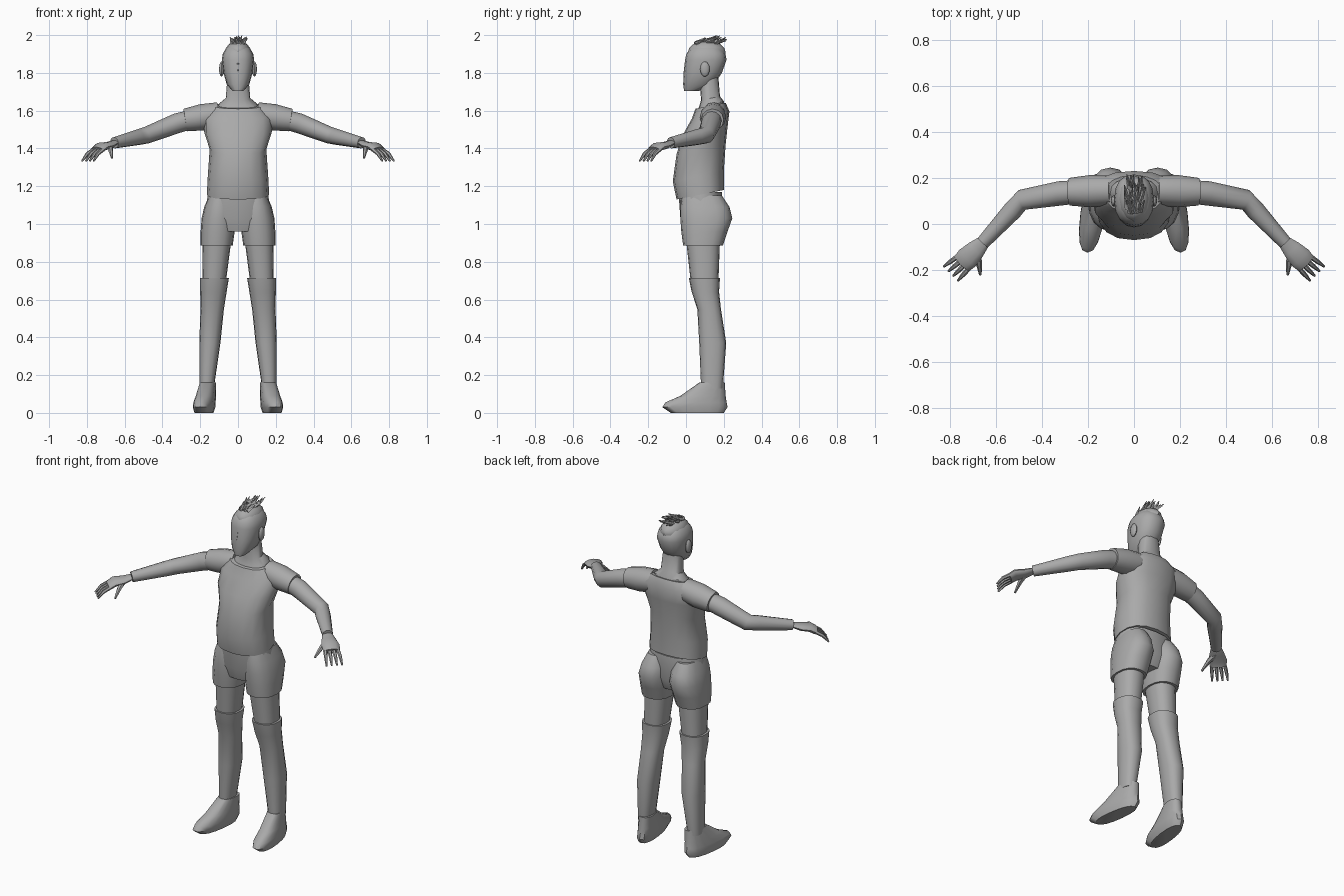
import bpy, bmesh, math, random
from mathutils import Vector

default_cube = bpy.data.objects.get("Cube")
if default_cube:
    bpy.data.objects.remove(default_cube)

grey = bpy.data.materials.new("plain grey")
grey.use_nodes = True
grey.diffuse_color = (.4, .4, .4, 1)
grey.node_tree.nodes["Principled BSDF"].inputs["Base Color"].default_value = grey.diffuse_color


def finish(name, bm, mirror=1):
    """Turn a bmesh into a smooth shaded object, optionally on the other side."""
    for vert in bm.verts:
        vert.co.x *= mirror
    bmesh.ops.recalc_face_normals(bm, faces=bm.faces)
    mesh = bpy.data.meshes.new(name)
    bm.to_mesh(mesh)
    bm.free()
    mesh.materials.append(grey)
    part = bpy.data.objects.new(name, mesh)
    bpy.context.collection.objects.link(part)
    bpy.ops.object.select_all(action="DESELECT")
    part.select_set(True)
    bpy.context.view_layer.objects.active = part
    bpy.ops.object.shade_smooth_by_angle(angle=math.radians(40))


def skin(bm, loops):
    """Join rings of points into a closed skin."""
    rings = [[bm.verts.new(point) for point in loop] for loop in loops]
    for low, high in zip(rings, rings[1:]):
        for i in range(len(low)):
            bm.faces.new((low[i - 1], low[i], high[i], high[i - 1]))
    bm.faces.new(rings[0])
    bm.faces.new(rings[-1])


def circle(sides):
    """Cosine and sine pairs around a full turn."""
    for i in range(sides):
        angle = math.tau * i / sides
        yield math.cos(angle), math.sin(angle)


def squared(value):
    """Push a cosine or sine outward for a slightly boxy outline."""
    return math.copysign(abs(value) ** .85, value)


def leg_axis(z):
    """The legs spread evenly towards the ground."""
    return .175 - .07 * z


def trunk_axis(z):
    return 0


def body(name, rows, axis=trunk_axis, mirror=1, slope=0, toe_out=0):
    """Stacked rings given as height, half width, front y and back y."""
    loops = []
    for z, half, front, back in rows:
        loop = []
        for c, s in circle(16):
            y = (front + back + squared(s) * (back - front)) / 2
            x = axis(z) + squared(c) * half - toe_out * (y - .1)
            loop.append((x, y, z + slope * (y - .1)))
        loops.append(loop)
    bm = bmesh.new()
    skin(bm, loops)
    finish(name, bm, mirror)


def tube(bm, points, radii, flat=1, sides=12):
    """Sweep a round or flattened section along a path."""
    loops = []
    for i, point in enumerate(points):
        ahead = points[min(i + 1, len(points) - 1)]
        along = (ahead - points[max(i - 1, 0)]).normalized()
        side = along.cross(Vector((0, 0, 1))).normalized()
        up = side.cross(along) * flat
        loops.append([point + (side * c + up * s) * radii[i] for c, s in circle(sides)])
    skin(bm, loops)


def ball(bm, centre, radii):
    made = bmesh.ops.create_uvsphere(bm, u_segments=12, v_segments=8, radius=1)
    for vert in made["verts"]:
        vert.co = centre + vert.co * radii


# Shirt with a tilted hem and neckline
body("shirt", [
    (1.16, .165, -.05, .2),
    (1.26, .16, -.07, .2),
    (1.4, .15, -.05, .21),
    (1.49, .18, -.02, .22),
    (1.57, .18, .03, .23),
    (1.62, .125, .05, .21),
], slope=.2)

# Neck flaring into the collar
body("neck", [
    (1.6, .11, .06, .2),
    (1.63, .1, .07, .2),
    (1.66, .065, .08, .18),
    (1.78, .055, .07, .17),
], slope=.2)

# Head: jaw rings, then a crown rounded off by an arc
jaw = [
    (1.705, .03, -.01, .07),
    (1.74, .06, -.015, .15),
    (1.8, .077, -.012, .19),
]
crown = []
for step in range(5):
    c, s = math.cos(step * .36), math.sin(step * .36)
    crown.append((1.87 + .09 * s, .086 * c, .11 - .115 * c, .11 + .105 * c))
body("head", jaw + crown)

bm = bmesh.new()
tube(bm, [Vector((0, 0, 1.85)), Vector((0, -.013, 1.8)), Vector((0, 0, 1.79))],
     [.008, .016, .01], sides=6)
finish("nose", bm)

# Swept-back hair: a cap with tapering locks
random.seed(4)
bm = bmesh.new()
scalp, cap = Vector((0, .11, 1.91)), Vector((.068, .1, .06))
ball(bm, scalp, cap)
for lock in range(45):
    outward = Vector((random.uniform(-.6, .6), random.uniform(-.9, .7), 1)).normalized()
    root = scalp + outward * cap
    tip = root + Vector((random.uniform(-.02, .02), .05, random.uniform(.01, .03)))
    tube(bm, [root, tip], [.01, .002], sides=4)
finish("hair", bm)

# Shorts: shared hips, the legs follow below
body("shorts_hips", [
    (.96, .13, -.01, .17),
    (1.03, .18, -.03, .2),
    (1.17, .157, -.04, .19),
])

for label, side in (("left", 1), ("right", -1)):
    bm = bmesh.new()
    ball(bm, Vector((.087, .1, 1.82)), Vector((.013, .025, .04)))
    finish(label + "_ear", bm, side)

    # Leg clothing and thigh
    body(label + "_shorts_leg", [
        (.885, .085, -.015, .195),
        (.96, .09, -.025, .22),
        (1.03, .09, -.03, .245),
        (1.09, .08, -.03, .23),
        (1.15, .06, -.02, .19),
    ], leg_axis, side)
    body(label + "_thigh", [
        (.65, .06, .03, .17),
        (.92, .076, 0, .18),
    ], leg_axis, side)
    body(label + "_sock", [
        (.13, .038, .08, .195),
        (.37, .056, .07, .213),
        (.55, .062, .06, .185),
        (.64, .07, .03, .175),
        (.715, .077, .015, .18),
    ], leg_axis, side)

    # Shoe with the toe turned outward
    body(label + "_shoe", [
        (0, .045, -.08, .2),
        (.03, .053, -.125, .22),
        (.055, .053, -.11, .215),
        (.09, .05, -.03, .21),
        (.16, .042, .07, .205),
    ], leg_axis, side, toe_out=.13)

    # Short sleeve
    shoulder, cuff = Vector((.1, .145, 1.58)), Vector((.28, .14, 1.55))
    bm = bmesh.new()
    tube(bm, [shoulder, shoulder.lerp(cuff, .5), cuff], [.065, .07, .06])
    finish(label + "_sleeve", bm, side)

    # Bent arm
    elbow, wrist = Vector((.485, .105, 1.47)), Vector((.655, -.08, 1.43))
    bend = elbow.lerp(wrist, .25)
    bm = bmesh.new()
    tube(bm, [shoulder.lerp(cuff, .7), cuff.lerp(elbow, .2), elbow, bend, wrist],
         [.05, .053, .045, .042, .03])
    finish(label + "_arm", bm, side)

    # Hand: flat palm, four curled fingers and a thumb
    knuckles, across = Vector((.745, -.17, 1.39)), Vector((.017, .017, 0))
    arch = Vector((0, 0, .01))
    bm = bmesh.new()
    tube(bm, [wrist, wrist.lerp(knuckles, .35), wrist.lerp(knuckles, .75) + arch, knuckles],
         [.03, .042, .05, .046], flat=.45)
    for place in (-1.5, -.5, .5, 1.5):
        root = knuckles + across * place
        reach = Vector((.05, -.045, -.057)) + across * place * .2
        tube(bm, [root, root + reach / 2 + arch, root + reach], [.011, .01, .005], sides=6)
    root = wrist.lerp(knuckles, .3)
    tip = Vector((.667, -.22, 1.35))
    tube(bm, [root, root.lerp(tip, .5) + arch, tip], [.018, .014, .006], sides=6)
    finish(label + "_hand", bm, side)
